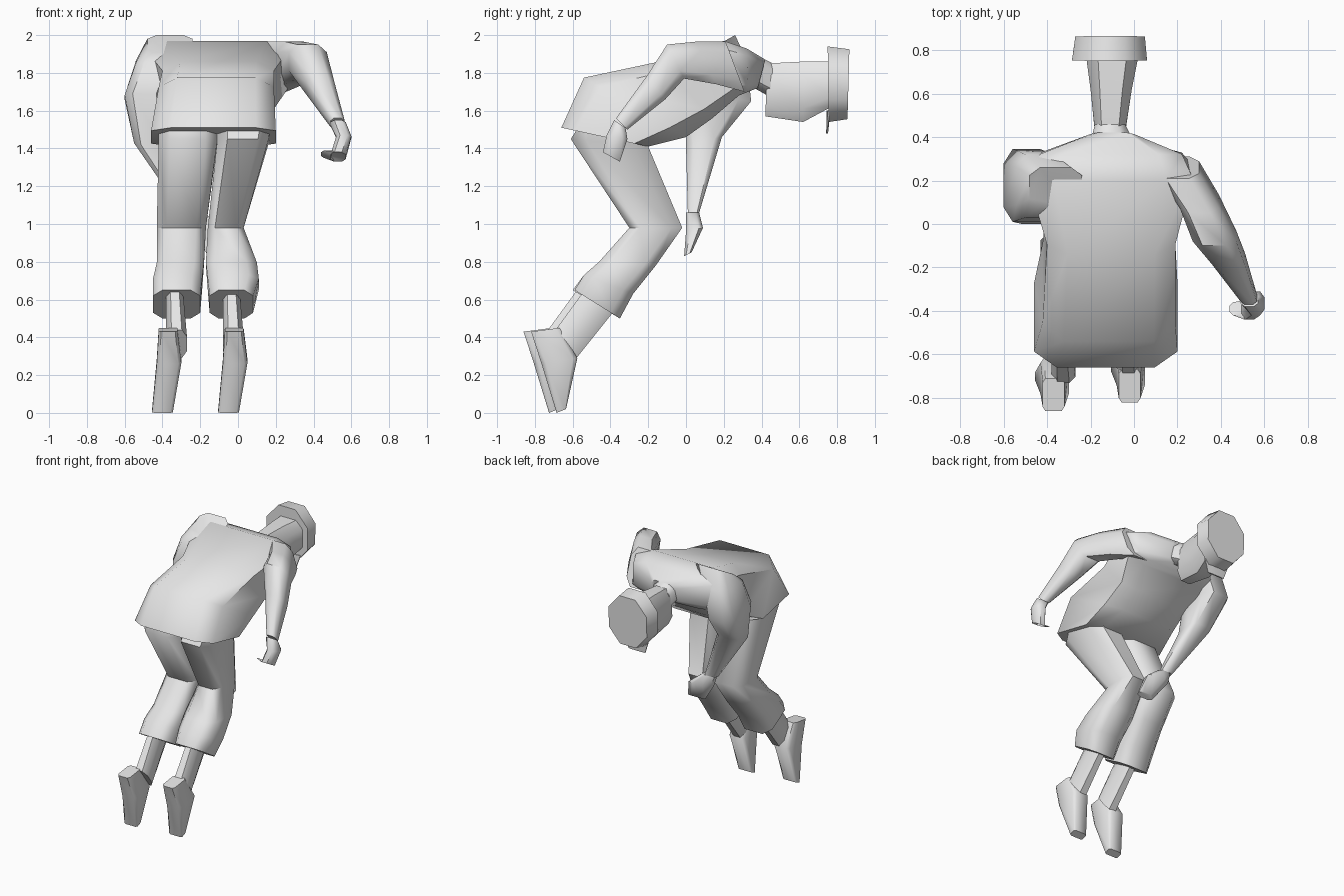
import bpy, bmesh, math

grey = bpy.data.materials.new("plain_grey")
grey.diffuse_color = (0.8, 0.8, 0.8, 1)


def loft(name, rings, k=0.5, dx=0, dy=0, angle=50):
    """Skin chamfered-box sections: (x0, x1, ya, za, yb, zb), a and b being opposite edges."""
    shape = [(1, -k), (1, k), (k, 1), (-k, 1), (-1, k), (-1, -k), (-k, -1), (k, -1)]
    bm = bmesh.new()
    loops = []
    for x0, x1, ya, za, yb, zb in rings:
        loops.append([bm.verts.new(((x0 + x1) / 2 + u * (x1 - x0) / 2 + dx,
                                    (ya + yb) / 2 + v * (yb - ya) / 2 + dy,
                                    (za + zb) / 2 + v * (zb - za) / 2)) for u, v in shape])
    for a, b in zip(loops, loops[1:]):
        for i in range(8):
            j = (i + 1) % 8
            bm.faces.new((a[i], a[j], b[j], b[i]))
    bm.faces.new(loops[0])
    bm.faces.new(loops[-1])
    bmesh.ops.recalc_face_normals(bm, faces=bm.faces)
    me = bpy.data.meshes.new(name)
    bm.to_mesh(me)
    bm.free()
    ob = bpy.data.objects.new(name, me)
    bpy.context.collection.objects.link(ob)
    me.materials.append(grey)
    bpy.ops.object.select_all(action='DESELECT')
    ob.select_set(True)
    bpy.context.view_layer.objects.active = ob
    bpy.ops.object.shade_smooth_by_angle(angle=math.radians(angle))
    return ob


# Shirt, from the hem over the bent back to the collar
loft("shirt", [
    (-.46, .20, -.66, 1.51, -.20, 1.41),
    (-.42, .19, -.54, 1.775, .00, 1.46),
    (-.40, .19, -.14, 1.86, .14, 1.56),
    (-.49, .27, .20, 1.97, .28, 1.68),
    (-.43, .22, .32, 1.93, .33, 1.70),
    (-.20, .00, .42, 1.87, .38, 1.72)], k=0.68)

# Neck, head and round cap with a short peak
loft("neck", [
    (-.20, .00, .38, 1.89, .36, 1.72),
    (-.18, -.04, .46, 1.85, .45, 1.67)])
loft("head", [
    (-.18, -.04, .43, 1.85, .42, 1.57),
    (-.20, -.01, .62, 1.86, .62, 1.54),
    (-.22, .02, .77, 1.86, .77, 1.62)], k=0.55)
loft("cap", [
    (-.285, .06, .75, 1.94, .755, 1.54),
    (-.27, .05, .865, 1.925, .855, 1.555)], k=0.42)
loft("cap_peak", [
    (-.22, .00, .745, 1.60, .765, 1.60),
    (-.18, -.04, .742, 1.48, .752, 1.48)])

# Right arm swung back
loft("right_sleeve", [
    (.10, .30, .21, 1.965, .31, 1.70),
    (.21, .39, .05, 1.965, .16, 1.74),
    (.27, .47, -.10, 1.95, -.01, 1.77),
    (.36, .51, -.21, 1.78, -.11, 1.66),
    (.49, .565, -.37, 1.56, -.31, 1.50)], k=0.55)
loft("right_hand", [
    (.49, .57, -.38, 1.55, -.32, 1.51),
    (.52, .60, -.42, 1.47, -.31, 1.45),
    (.49, .57, -.44, 1.38, -.35, 1.33),
    (.44, .50, -.42, 1.39, -.36, 1.35)])

# Left arm reaching down and across to the knee
loft("left_sleeve", [
    (-.48, -.24, .08, 1.90, .26, 2.00),
    (-.54, -.33, .03, 1.85, .32, 1.87),
    (-.60, -.39, .01, 1.69, .345, 1.65),
    (-.55, -.37, .00, 1.42, .19, 1.46),
    (-.29, -.20, .01, 1.05, .07, 1.06)], k=0.6)
loft("left_hand", [
    (-.28, -.18, .00, 1.06, .07, 1.06),
    (-.25, -.07, .00, .96, .09, .98),
    (-.16, -.03, -.01, .83, .03, .85)])

# Trouser legs
loft("right_trouser", [
    (-.11, .18, -.54, 1.56, -.18, 1.50),
    (-.11, .16, -.61, 1.45, -.20, 1.41),
    (-.16, .03, -.30, .98, -.02, .98),
    (-.17, .10, -.46, .80, -.16, .78),
    (-.16, .11, -.54, .73, -.28, .63),
    (-.15, .08, -.59, .65, -.35, .50)], k=0.6)
loft("left_trouser", [
    (-.42, -.11, -.54, 1.56, -.18, 1.50),
    (-.42, -.11, -.61, 1.45, -.20, 1.41),
    (-.43, -.17, -.30, .98, -.02, .98),
    (-.43, -.18, -.46, .80, -.16, .78),
    (-.45, -.19, -.54, .73, -.28, .63),
    (-.45, -.20, -.60, .65, -.35, .50)], k=0.6)

# Shins and feet, the left pair set a little further back
for side, shin_dx, foot_dx, dy in (("right", 0, 0, 0), ("left", -.30, -.35, -.04)):
    loft(side + "_shin", [
        (-.08, .01, -.53, .66, -.38, .54),
        (-.08, .03, -.69, .44, -.58, .29)], dx=shin_dx, dy=dy)
    loft(side + "_foot", [
        (-.07, .03, -.82, .43, -.67, .45),
        (-.08, .05, -.765, .26, -.575, .29),
        (-.105, .005, -.685, .00, -.635, .02)], k=0.75, dx=foot_dx, dy=dy)
